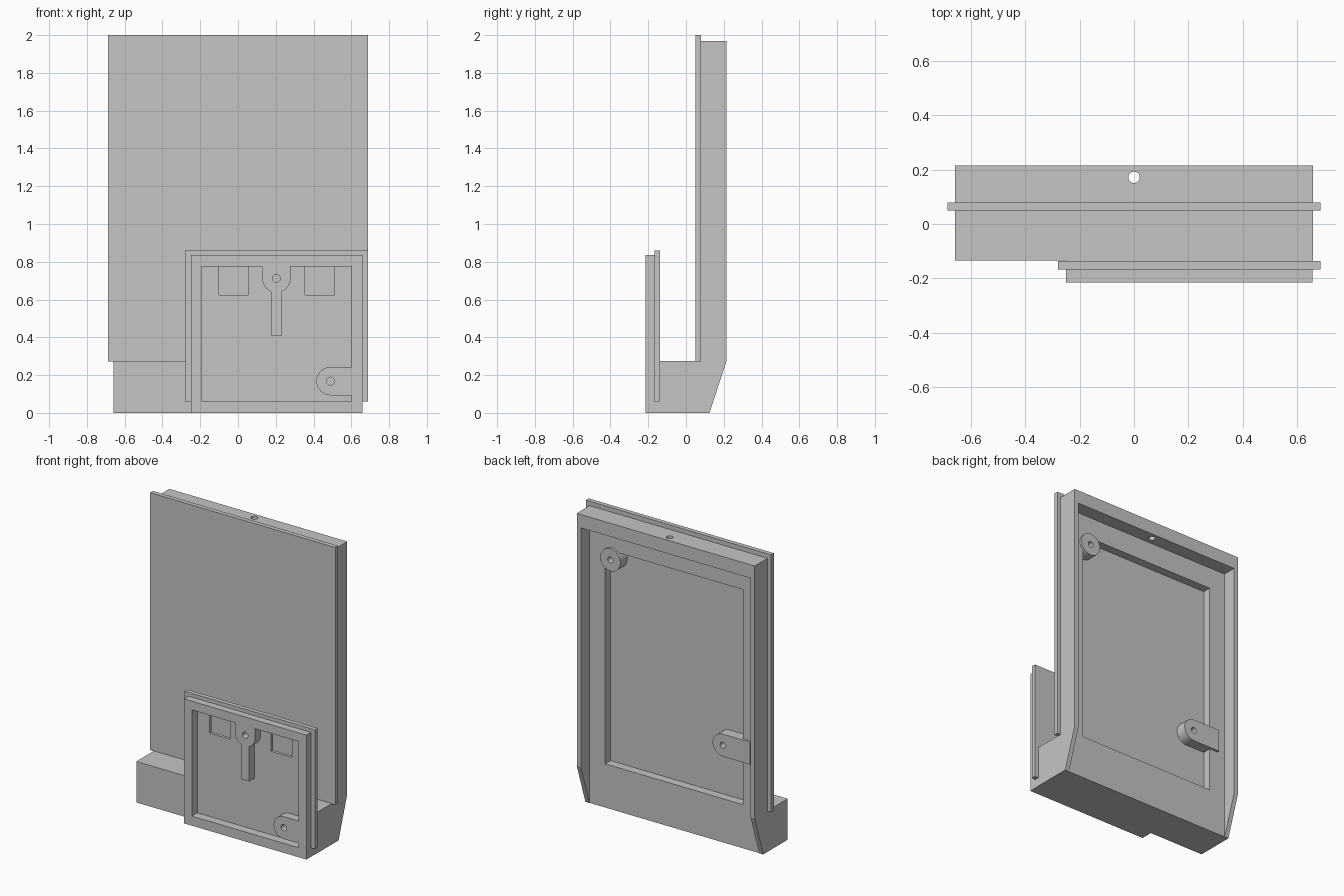
import bpy, bmesh
from math import cos, sin, pi, radians

cube = bpy.data.objects.get("Cube")
if cube:
    bpy.data.objects.remove(cube, do_unlink=True)

GREY = (0.56, 0.56, 0.56, 1)
grey = bpy.data.materials.new("light grey")
grey.use_nodes = True
grey.diffuse_color = GREY
grey.node_tree.nodes["Principled BSDF"].inputs["Base Color"].default_value = GREY


def prism(name, outline, axis, lo, hi):
    """Extrude a 2D outline along an axis between two positions."""
    place = {"x": lambda u, v, d: (d, u, v),
             "y": lambda u, v, d: (u, d, v),
             "z": lambda u, v, d: (u, v, d)}[axis]
    bm = bmesh.new()
    ends = [[bm.verts.new(place(u, v, d)) for u, v in outline] for d in (lo, hi)]
    for ring in ends:
        bm.faces.new(ring)
    for i in range(len(outline)):
        j = (i + 1) % len(outline)
        bm.faces.new((ends[0][i], ends[0][j], ends[1][j], ends[1][i]))
    bmesh.ops.recalc_face_normals(bm, faces=bm.faces)
    mesh = bpy.data.meshes.new(name)
    bm.to_mesh(mesh)
    bm.free()
    mesh.materials.append(grey)
    ob = bpy.data.objects.new(name, mesh)
    bpy.context.collection.objects.link(ob)
    return ob


def rect(u0, u1, v0, v1):
    return [(u0, v0), (u1, v0), (u1, v1), (u0, v1)]


def circle(u, v, r, n=32):
    return [(u + r * cos(2 * pi * i / n), v + r * sin(2 * pi * i / n)) for i in range(n)]


def tab(u, v, r, angle, length, n=16):
    """Round-ended tab whose straight end points along the angle."""
    dx, dy = cos(angle), sin(angle)
    pts = [(u + r * cos(angle + pi / 2 + pi * i / n),
            v + r * sin(angle + pi / 2 + pi * i / n)) for i in range(n + 1)]
    return pts + [(pts[-1][0] + dx * length, pts[-1][1] + dy * length),
                  (pts[0][0] + dx * length, pts[0][1] + dy * length)]


def cut(ob, *cutters):
    bpy.context.view_layer.objects.active = ob
    for c in cutters:
        m = ob.modifiers.new("cut", "BOOLEAN")
        m.operation, m.solver, m.object = "DIFFERENCE", "EXACT", c
        bpy.ops.object.modifier_apply(modifier=m.name)


# Main parts
back_frame = prism("back_frame_and_base",
                   [(-.135, 0), (.124, 0), (.215, .275), (.215, 1.97),
                    (.08, 1.97), (.08, .275), (-.135, .275)], "x", -.66, .66)
back_plate = prism("back_plate", rect(-.687, .687, .273, 2), "y", .05, .08)
front_frame = prism("front_frame",
                    [(-.215, 0), (-.137, 0), (-.137, .06), (-.167, .06),
                     (-.167, .835), (-.215, .835)], "x", -.25, .658)
front_plate = prism("front_plate", rect(-.28, .687, .06, .86), "y", -.167, -.137)
base_step = prism("base_step", rect(-.25, .658, 0, .275), "y", -.137, -.134)

# Rear cavity, inner pocket and the hole in the top rim
cavity = prism("cavity_cutter", rect(-.63, .63, -.1, 1.88), "y", .122, .4)
pocket = prism("pocket_cutter", rect(-.51, .515, .293, 1.735), "y", .065, .3)
top_hole = prism("top_hole_cutter", circle(0, .172, .021), "z", 1.8, 2.1)
cut(back_frame, cavity, pocket, top_hole)
cut(back_plate, pocket)

# Rear screw mounts
left_boss = prism("rear_round_mount", circle(.465, 1.68, .075), "y", .064, .138)
right_tab = prism("rear_tab_mount", tab(-.369, .66, .075, pi, .204), "y", .064, .138)
rear_holes = [prism("rear_hole_cutter", circle(x, z, .02), "y", .07, .3)
              for x, z in ((.465, 1.68), (-.369, .66))]
cut(left_boss, rear_holes[0])
cut(right_tab, rear_holes[1])

# Front pocket, leaving flush mounts and a rib standing
front_pocket = prism("front_pocket_cutter", rect(-.192, .6, .064, .776), "y", -.4, -.157)
mounts = [prism("mount_cutter", tab(.203, .712, .075, pi / 2, .2), "y", -.5, -.1),
          prism("mount_cutter", tab(.49, .168, .075, 0, .2), "y", -.5, -.1),
          prism("rib_cutter", rect(.176, .232, .41, .7), "y", -.5, -.1)]
cut(front_pocket, *mounts)
front_holes = [prism("front_hole_cutter", circle(x, z, .021), "y", -.4, -.157)
               for x, z in ((.203, .712), (.49, .168))]
windows = [prism("window_cutter", rect(x, x + .155, .623, .775), "y", -.4, 0)
           for x in (-.1, .355)]
cut(front_frame, front_pocket, *front_holes)
cut(front_plate, front_pocket, *front_holes, *windows)

# Remove the cutters and shade the round parts
for c in [cavity, pocket, top_hole, front_pocket] + rear_holes + mounts + front_holes + windows:
    bpy.data.objects.remove(c, do_unlink=True)
for ob in (back_frame, back_plate, front_frame, front_plate, base_step, left_boss, right_tab):
    bpy.ops.object.select_all(action="DESELECT")
    ob.select_set(True)
    bpy.context.view_layer.objects.active = ob
    bpy.ops.object.shade_smooth_by_angle(angle=radians(14))
